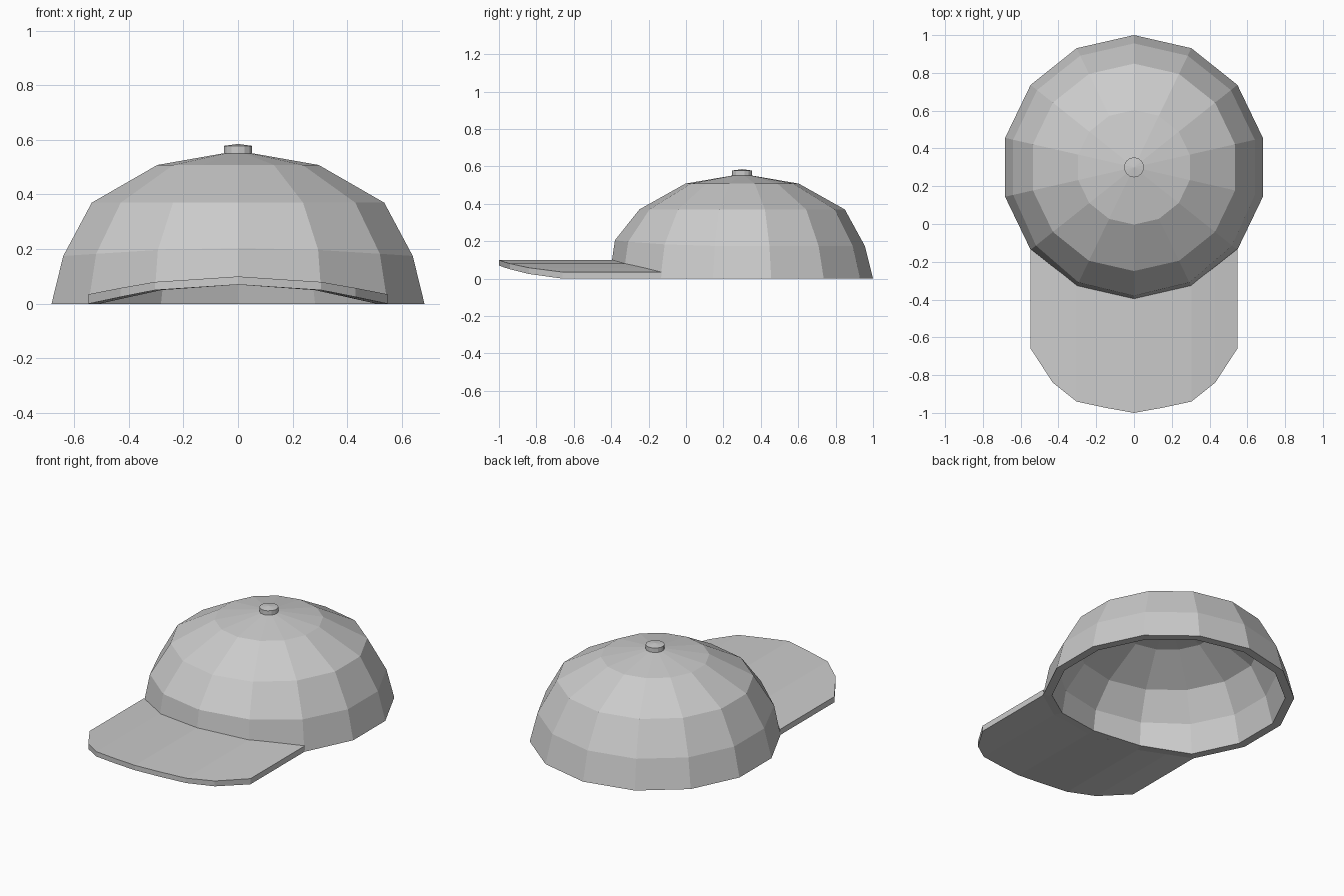
import bpy
import bmesh
from math import sin, cos, pi

if "Cube" in bpy.data.objects:
    bpy.data.objects.remove(bpy.data.objects["Cube"])

N = 14          # sides of the crown
CY = 0.3        # crown centre on y
R = 0.70        # crown radius


def finish(name, bm):
    bmesh.ops.recalc_face_normals(bm, faces=bm.faces)
    mesh = bpy.data.meshes.new(name)
    bm.to_mesh(mesh)
    bm.free()
    obj = bpy.data.objects.new(name, mesh)
    bpy.context.collection.objects.link(obj)
    return obj


def bridge(bm, a, b, closed=True):
    n = len(a)
    for i in range(n if closed else n - 1):
        j = (i + 1) % n
        bm.faces.new((a[i], a[j], b[j], b[i]))


def ring(bm, radius, z, n, front_z=(), front_r=()):
    """Ring starting at the front; the first values may be lifted/pushed out symmetrically."""
    verts = []
    for i in range(n):
        k = min(i, n - i)
        a = 2 * pi * i / n
        r = radius + (front_r[k] if k < len(front_r) else 0)
        h = z + (front_z[k] if k < len(front_z) else 0)
        verts.append(bm.verts.new((r * sin(a), CY - r * cos(a), h)))
    return verts


def fan(bm, loop, z):
    tip = bm.verts.new((0, CY, z))
    for i in range(len(loop)):
        bm.faces.new((loop[i], loop[(i + 1) % len(loop)], tip))


# Crown: outer and inner faceted shells joined by a rim arched at the front
bm = bmesh.new()
arch = (0.07, 0.05)
lift, push = (0.03, 0.022, 0.008), (0.024, 0.02, 0.008)
outer = [ring(bm, R, 0, N, arch),
         ring(bm, 0.656, 0.175, N, lift, push),
         ring(bm, 0.549, 0.37, N),
         ring(bm, 0.303, 0.508, N)]
inner = [ring(bm, R - 0.05, 0, N, arch),
         ring(bm, 0.608, 0.165, N, lift, push),
         ring(bm, 0.515, 0.335, N),
         ring(bm, 0.285, 0.465, N)]
for shell, top in ((outer, 0.56), (inner, 0.515)):
    for a, b in zip(shell, shell[1:]):
        bridge(bm, a, b)
    fan(bm, shell[-1], top)
bridge(bm, outer[0], inner[0])
finish("crown", bm)

# Button on top
bm = bmesh.new()
low, high = ring(bm, 0.053, 0.55, N), ring(bm, 0.053, 0.578, N)
bridge(bm, low, high)
fan(bm, high, 0.585)
bm.faces.new(low)
finish("button", bm)

# Brim: arched plate, columns of (x, back y, front y, bottom z, top z)
half = [(0.0, -0.39, -1.0, 0.07, 0.10),
        (0.15, -0.355, -0.973, 0.06, 0.09),
        (0.304, -0.321, -0.94, 0.05, 0.08),
        (0.43, -0.225, -0.84, 0.025, 0.058),
        (0.547, -0.132, -0.66, 0.0, 0.035)]
columns = [(-c[0],) + c[1:] for c in reversed(half[1:])] + half
bm = bmesh.new()
loops = []
for x, yb, yf, zb, zt in columns:
    loops.append([bm.verts.new(p) for p in
                  ((x, yb, zb), (x, yf, zb), (x, yf, zt), (x, yb, zt))])
for a, b in zip(loops, loops[1:]):
    bridge(bm, a, b)
bm.faces.new(loops[0])
bm.faces.new(loops[-1])
finish("brim", bm)
